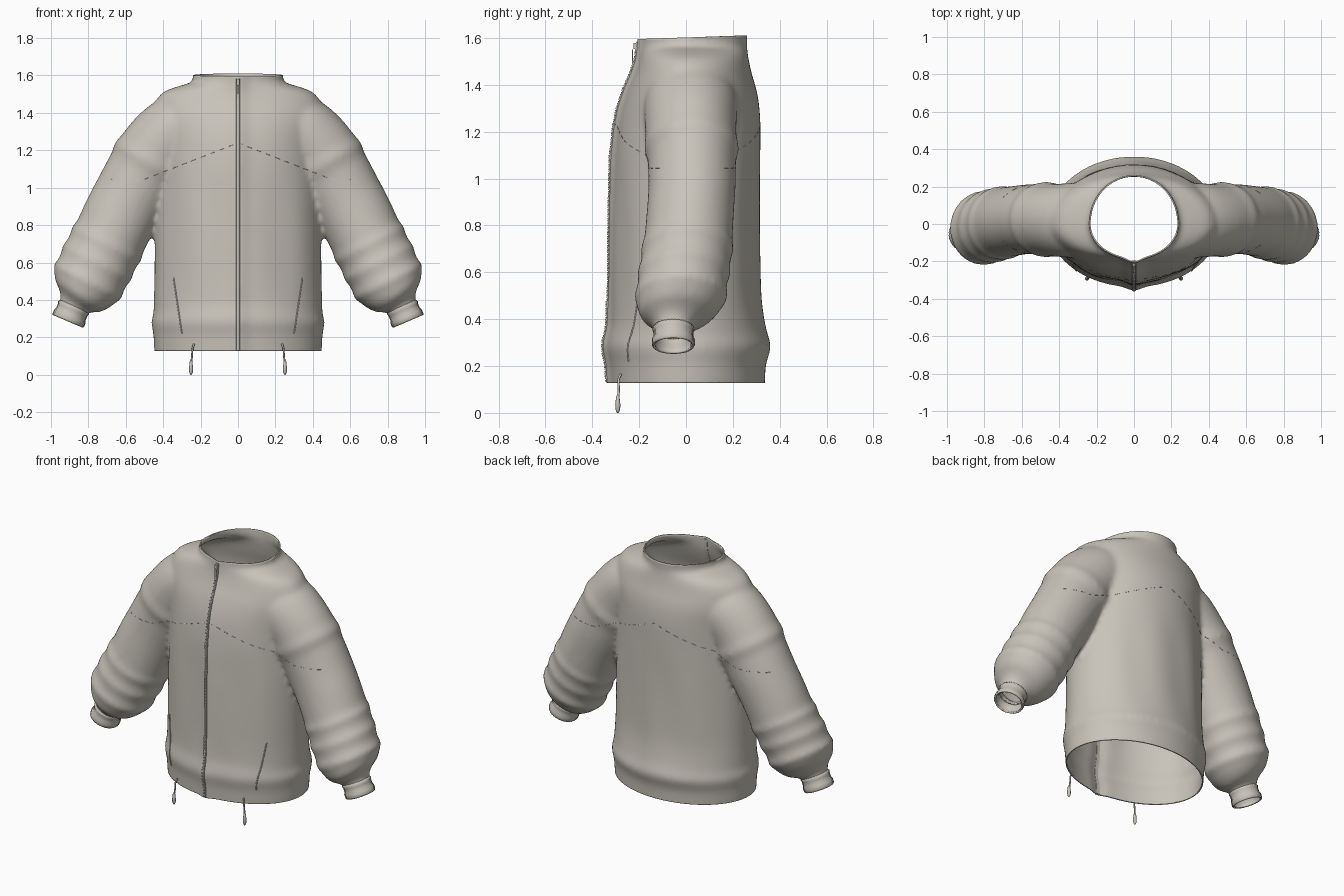
import bpy, bmesh, math
from mathutils import Vector
from mathutils.bvhtree import BVHTree

old = bpy.data.objects.get("Cube")
if old:
    bpy.data.objects.remove(old, do_unlink=True)

fabric = bpy.data.materials.new("warm grey fabric")
fabric.use_nodes = True
COLOR = (0.58, 0.55, 0.49, 1)
fabric.diffuse_color = COLOR
fabric.node_tree.nodes["Principled BSDF"].inputs["Base Color"].default_value = COLOR


def add_object(name, bm, angle=40):
    bmesh.ops.recalc_face_normals(bm, faces=bm.faces)
    mesh = bpy.data.meshes.new(name)
    bm.to_mesh(mesh)
    bm.free()
    mesh.materials.append(fabric)
    ob = bpy.data.objects.new(name, mesh)
    bpy.context.collection.objects.link(ob)
    bpy.ops.object.select_all(action='DESELECT')
    ob.select_set(True)
    bpy.context.view_layer.objects.active = ob
    bpy.ops.object.shade_smooth_by_angle(angle=math.radians(angle))
    return ob


def spline(keys, steps):
    """Catmull-Rom samples through tuples of any length."""
    out = []
    for i in range(len(keys) - 1):
        a, b, c, d = (keys[max(0, min(len(keys) - 1, i + k))] for k in (-1, 0, 1, 2))
        for s in range(steps):
            t = s / steps
            out.append([q + t / 2 * (r - p + t * (2 * p - 5 * q + 4 * r - s4 + t * (3 * (q - r) + s4 - p)))
                        for p, q, r, s4 in zip(a, b, c, d)])
    return out + [list(keys[-1])]


def loft(bm, rings, caps=True):
    rows = [[bm.verts.new(p) for p in ring] for ring in rings]
    for r1, r2 in zip(rows, rows[1:]):
        for i in range(len(r1)):
            j = (i + 1) % len(r1)
            bm.faces.new((r1[i], r1[j], r2[j], r2[i]))
    if caps:
        bm.faces.new(rows[0][::-1])
        bm.faces.new(rows[-1])


def tube_rings(path, sides=48):
    """Rings along (x, y, z, in-plane radius, y radius) samples in the xz plane."""
    rings = []
    for i, (x, y, z, ra, ry) in enumerate(path):
        p, q = path[max(i - 1, 0)], path[min(i + 1, len(path) - 1)]
        t = Vector((q[0] - p[0], 0, q[2] - p[2])).normalized()
        u = Vector((-t.z, 0, t.x))
        ring = []
        for k in range(sides):
            a = math.tau * k / sides
            ring.append(Vector((x, y, z)) + u * ra * math.cos(a) + Vector((0, ry * math.sin(a), 0)))
        rings.append(ring)
    return rings


def mirrored(rings, side):
    return [[Vector((p.x * side, p.y, p.z)) for p in r] for r in rings]


def closed(name, rings):
    bm = bmesh.new()
    loft(bm, rings)
    return add_object(name, bm)


# Body: z, half width, front depth, back depth
body_keys = [
    (.06, .44, .315, .335), (.14, .448, .32, .337), (.21, .452, .325, .342), (.28, .462, .338, .362),
    (.33, .452, .33, .35), (.38, .45, .32, .337), (.5, .447, .315, .32), (.7, .445, .312, .315),
    (.9, .44, .308, .315), (1.1, .43, .302, .317), (1.25, .43, .285, .317), (1.36, .45, .255, .305),
    (1.45, .445, .218, .28), (1.51, .40, .198, .267), (1.545, .31, .192, .262), (1.565, .247, .19, .26),
    (1.6, .24, .188, .262), (1.65, .245, .188, .265)]
body_rings = []
for z, w, f, b in spline(body_keys, 5):
    ring = []
    fold = .006 * max(0, min(1, (z - .3) * 4, (1.1 - z) * 4))
    for k in range(96):
        a = math.tau * k / 96
        x, s = w * math.cos(a), math.sin(a)
        y = s * (b if s > 0 else f) * (1 + fold * 2 * math.sin(9 * a + z * 2))
        if s < 0:
            y -= .022 * math.exp(-(x / .04) ** 2)   # placket ridge
        ring.append(Vector((x, y, z)))
    body_rings.append(ring)

# Sleeve: x, y, z, in-plane radius, y radius
sleeve_keys = [
    (.2, .02, 1.40, .11, .15), (.30, .02, 1.33, .185, .195), (.41, .02, 1.22, .205, .195),
    (.5, .025, 1.08, .205, .188), (.57, .025, .96, .2, .186), (.63, .018, .85, .198, .186),
    (.68, .01, .745, .196, .188), (.725, 0, .655, .197, .19), (.775, -.015, .555, .195, .19),
    (.815, -.025, .475, .185, .185), (.845, -.04, .42, .15, .155), (.867, -.05, .385, .098, .1),
    (.88, -.053, .36, .08, .08), (.91, -.055, .28, .078, .078)]
sleeve_path = spline(sleeve_keys, 6)
for s in sleeve_path:       # bunched fabric rings
    puff = sum(h * math.exp(-((s[2] - z) / w) ** 2) for z, h, w in
               ((1.13, .012, .03), (.70, .010, .02), (.60, .010, .02), (.5, .012, .02)))
    s[3] += puff
    s[4] += puff
sleeve_rings = tube_rings(sleeve_path)

bm = bmesh.new()
loft(bm, body_rings)
loft(bm, sleeve_rings)
loft(bm, mirrored(sleeve_rings, -1))
blank = add_object("shell_blank", bm)
blend = blank.modifiers.new("blend", 'REMESH')
blend.mode = 'VOXEL'
blend.voxel_size = .014
merged = bpy.data.meshes.new_from_object(blank.evaluated_get(bpy.context.evaluated_depsgraph_get()))
bpy.data.objects.remove(blank, do_unlink=True)

# Jacket shell: soften, then open hem, neck and wrists
bm = bmesh.new()
bm.from_mesh(merged)
for _ in range(5):
    bmesh.ops.smooth_vert(bm, verts=bm.verts, factor=.5, use_axis_x=True, use_axis_y=True, use_axis_z=True)


def cut(point, normal, keep=lambda v: True):
    faces = [f for f in bm.faces if keep(f.calc_center_median())]
    geom = set(faces)
    for f in faces:
        geom.update(f.edges)
        geom.update(f.verts)
    bmesh.ops.bisect_plane(bm, geom=list(geom), plane_co=point, plane_no=normal, clear_outer=True)


cut((0, 0, .128), (0, 0, -1), lambda c: abs(c.x) < .6 and c.z < .3)
cut((0, 0, 1.602), (0, -.033, 1), lambda c: c.z > 1.4)
for side in (1, -1):
    cut((.888 * side, 0, .345), (.39 * side, 0, -.92), lambda c: c.x * side > .65 and c.z < .5)
surface = BVHTree.FromBMesh(bm)
shell = add_object("jacket_shell", bm, 60)
thick = shell.modifiers.new("thickness", 'SOLIDIFY')
thick.thickness = .008
thick.offset = -1


def on_cloth(x, z, back=False):
    d = 1 if back else -1
    hit = surface.ray_cast(Vector((x, d, z)), Vector((0, -d, 0)))[0]
    return hit if hit else Vector((x, d * .3, z))


def cord(name, points, radius):
    curve = bpy.data.curves.new(name, 'CURVE')
    curve.dimensions = '3D'
    curve.bevel_depth = radius
    curve.bevel_resolution = 2
    curve.use_fill_caps = True
    line = curve.splines.new('POLY')
    line.points.add(len(points) - 1)
    for p, co in zip(line.points, points):
        p.co = (*co, 1)
    curve.materials.append(fabric)
    ob = bpy.data.objects.new(name, curve)
    bpy.context.collection.objects.link(ob)


# Ribbed cuffs and drawcords, one per side
cuff_keys = [(.874, .082), (.879, .09), (.884, .086), (.893, .086), (.899, .092), (.907, .092), (.91, .088)]
for label, side in (("left", 1), ("right", -1)):
    path = [(x, -.054, .37 - (x - .874) * 2.35, r, r) for x, r in cuff_keys]
    rings = tube_rings(path, 64)
    for ring, p in zip(rings, path):
        centre = Vector(p[:3])
        for k in range(0, 64, 2):
            ring[k] = centre + (ring[k] - centre) * .97
    bm = bmesh.new()
    loft(bm, mirrored(rings, side), caps=False)
    cuff = add_object(label + "_cuff", bm, 60)
    rim = cuff.modifiers.new("thickness", 'SOLIDIFY')
    rim.thickness = .01
    cord(label + "_drawcord", [(side * x, y, z) for x, y, z in spline(
        [(.235, -.278, .165), (.243, -.288, .14), (.246, -.287, .10), (.25, -.29, .06)], 4)], .005)
    toggle = tube_rings([(.251, -.291, z, r, r) for z, r in
                         ((.076, .004), (.07, .007), (.035, .011), (.015, .010), (.003, .005), (0, .002))], 12)
    closed(label + "_cord_toggle", mirrored(toggle, side))
    # Slanted pocket slit
    slit = [on_cloth(side * (.30 + .045 * t / 12), .22 + .3 * t / 12) for t in range(13)]
    cord(label + "_pocket_welt", slit, .004)

# Yoke stitching, short dashes across chest and back
for name, back in (("front", False), ("back", True)):
    for i in range(-28, 28, 2):
        ends = []
        for x in (i * .025, (i + 1) * .025):
            z = 1.24 - .39 * abs(x) if abs(x) < .5 else 1.045
            ends.append(on_cloth(x, z, back))
        if (ends[0] - ends[1]).length < .05:
            cord(name + "_yoke_stitch", ends, .0015)

# Front zipper tape following the chest, with teeth and a pull
levels = [.13 + 1.455 * i / 60 for i in range(61)]
tape = []
for z in levels:
    y = on_cloth(0, z).y
    tape.append([Vector((x, y + d, z)) for x, d in ((-.011, .012), (-.009, -.004), (.009, -.004), (.011, .012))])
closed("zipper_tape", tape)


def box(bm, centre, size):
    made = bmesh.ops.create_cube(bm, size=1)["verts"]
    for v in made:
        v.co = Vector(centre) + Vector(a * b for a, b in zip(v.co, size))


bm = bmesh.new()
for i in range(150):
    z = .138 + i * .0096
    box(bm, ((i % 2 - .5) * .005, on_cloth(0, z).y - .005, z), (.008, .006, .006))
add_object("zipper_teeth", bm)

bm = bmesh.new()
top = on_cloth(0, 1.55).y
box(bm, (0, top - .008, 1.565), (.016, .012, .026))
low = on_cloth(0, 1.51).y
box(bm, (0, low - .012, 1.515), (.011, .005, .07))
add_object("zipper_pull", bm)
